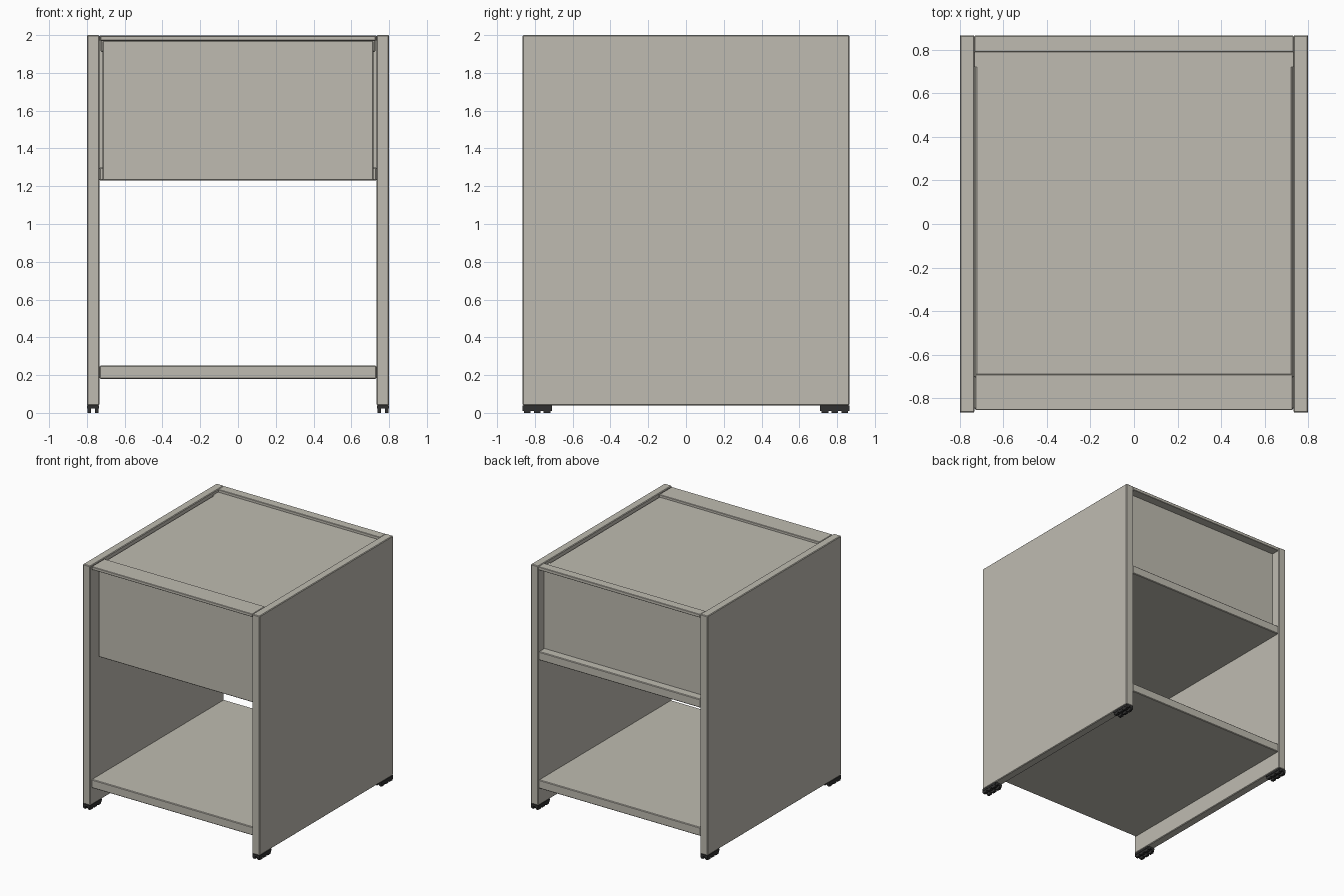
import bpy

if "Cube" in bpy.data.objects:
    bpy.data.objects.remove(bpy.data.objects["Cube"])


def material(name, rgb):
    m = bpy.data.materials.new(name)
    m.diffuse_color = (*rgb, 1)
    m.use_nodes = True
    m.node_tree.nodes["Principled BSDF"].inputs["Base Color"].default_value = m.diffuse_color
    return m


BOARD = material("warm grey board", (0.52, 0.50, 0.44))
RUBBER = material("dark rubber", (0.03, 0.03, 0.03))


def box(name, x, y, z, mat=BOARD, bevel=0.005):
    """Box spanning the given (min, max) ranges, with a fine edge chamfer."""
    bpy.ops.mesh.primitive_cube_add(size=1)
    ob = bpy.context.object
    ob.name = name
    for i, (a, b) in enumerate((x, y, z)):
        ob.location[i] = (a + b) / 2
        ob.scale[i] = b - a
    bpy.ops.object.transform_apply(location=True, rotation=False, scale=True)
    ob.data.materials.append(mat)
    if bevel:
        mod = ob.modifiers.new("edge", 'BEVEL')
        mod.width = bevel
        mod.segments = 1
    return ob


def span(a, b, s):
    """Range mirrored to the side given by s."""
    return tuple(sorted((a * s, b * s)))


# Side panels
for s, side in ((-1, "left"), (1, "right")):
    box(side + "_side_panel", span(0.733, 0.80, s), (-0.865, 0.865), (0.04, 2.0))

# Shelves
box("bottom_shelf", (-0.733, 0.733), (-0.85, 0.86), (0.18, 0.25))
box("drawer_shelf", (-0.733, 0.733), (-0.705, 0.86), (1.23, 1.30))

# Top board, sunk slightly between the thin front and back strips
box("top_board", (-0.727, 0.727), (-0.70, 0.79), (1.91, 1.975))
box("front_top_strip", (-0.728, 0.728), (-0.855, -0.69), (1.97, 1.995), bevel=0.003)
box("back_top_strip", (-0.733, 0.733), (0.79, 0.865), (1.97, 1.997), bevel=0.003)

# Recessed drawer front and back panel
box("drawer_front", (-0.717, 0.717), (-0.78, -0.71), (1.23, 1.97))
box("back_panel", (-0.733, 0.733), (0.72, 0.79), (1.30, 1.975), bevel=0)

# Feet: a plate, two rails and small pads under each corner
for sx in (-1, 1):
    for sy in (-1, 1):
        box("foot_plate", span(0.735, 0.80, sx), span(0.71, 0.865, sy),
            (0.024, 0.04), RUBBER, 0)
        for x0 in (0.738, 0.778):
            xr = span(x0, x0 + 0.02, sx)
            box("foot_rail", xr, span(0.71, 0.865, sy), (0.01, 0.024), RUBBER, 0)
            for y0 in (0.718, 0.77, 0.822):
                box("foot_pad", xr, span(y0, y0 + 0.036, sy), (0, 0.01), RUBBER, 0)
